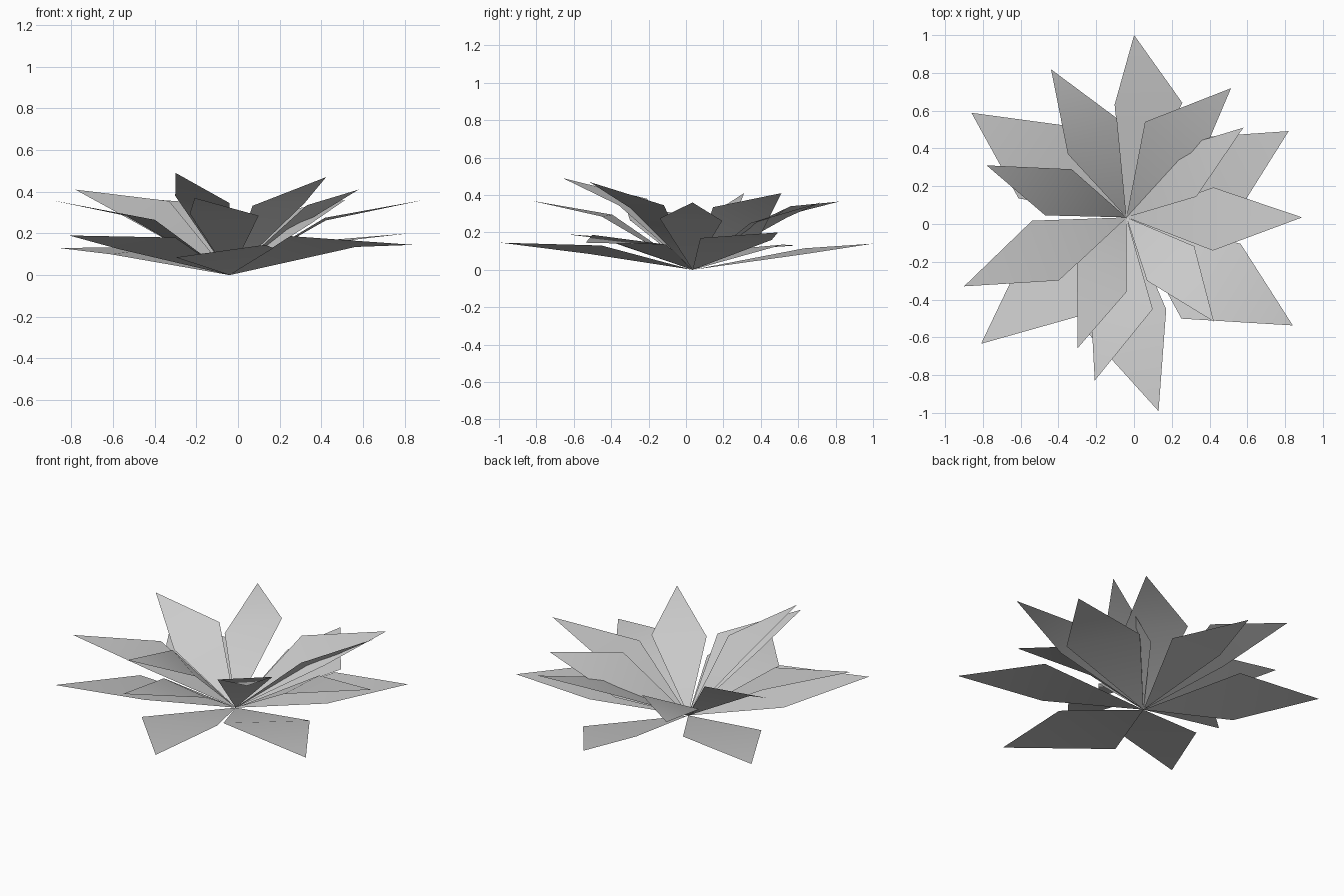
import bpy
from math import radians, cos, sin
from mathutils import Vector

default_cube = bpy.data.objects.get("Cube")
if default_cube:
    bpy.data.objects.remove(default_cube, do_unlink=True)

# One plain grey for the whole flower
petal_grey = bpy.data.materials.new("petal_grey")
petal_grey.use_nodes = True
GREY = (0.6, 0.6, 0.6, 1)
petal_grey.diffuse_color = GREY
petal_grey.node_tree.nodes["Principled BSDF"].inputs["Base Color"].default_value = GREY

CENTRE = Vector((-0.04, 0.035, 0))


def polar(angle, radius, height):
    """Point around the flower centre, angle in degrees from +x."""
    a = radians(angle)
    return CENTRE + Vector((radius * cos(a), radius * sin(a), height))


def make_petal(name, tip, left_shoulder, right_shoulder):
    """Kite-shaped petal, bent across its widest line and rolled to one side."""
    points = [CENTRE, polar(*right_shoulder), polar(*tip), polar(*left_shoulder)]
    mesh = bpy.data.meshes.new(name)
    mesh.from_pydata(points, [], [(0, 1, 3), (1, 2, 3)])
    mesh.materials.append(petal_grey)
    mesh.shade_smooth()
    petal = bpy.data.objects.new(name, mesh)
    bpy.context.collection.objects.link(petal)


# Each petal: tip, left shoulder, right shoulder as (angle, radius, height)
outer_petals = [
    ((87.6, .966, .14), (96, .6, .115), (64, .675, .085)),
    ((28, .973, .2), (48, .57, .16), (4, .6, .17)),
    ((-33, 1.05, .145), (-13, .62, .135), (-61.5, .61, .187)),
    ((-80.6, 1.04, .145), (-66.6, .53, .13), (-115, .61, .085)),
    ((221, 1.02, .19), (243.7, .586, .18), (198, .56, .125)),
    ((146, .99, .13), (170, .58, .1), (122, .57, .135)),
]
middle_petals = [
    ((203, .934, .36), (182, .5, .285), (223, .49, .265)),
    ((117, .88, .365), (132.8, .456, .25), (95.5, .527, .34)),
    ((51, .88, .36), (79, .515, .28), (38, .5, .25)),
    ((0, .93, .36), (19, .487, .262), (-21, .49, .275)),
    ((259, .88, .37), (286, .505, .285), (246, .47, .295)),
]
inner_petals = [
    ((37.5, .78, .41), (55.6, .44, .185), (16.5, .386, .335)),
    ((159.6, .79, .41), (178.6, .43, .24), (138.7, .386, .355)),
    ((249.5, .74, .49), (270, .395, .345), (223, .357, .38)),
    ((-50, .72, .47), (-23, .39, .345), (-72, .353, .332)),
]

# The lower-ring petals whose left side leads swap shoulders by angle
rings = {
    "outer_petal": outer_petals,
    "middle_petal": middle_petals,
    "inner_petal": inner_petals,
}
for ring_name, petals in rings.items():
    for number, (tip, side_a, side_b) in enumerate(petals, start=1):
        left, right = max(side_a, side_b), min(side_a, side_b)
        make_petal(f"{ring_name}_{number}", tip, left, right)
